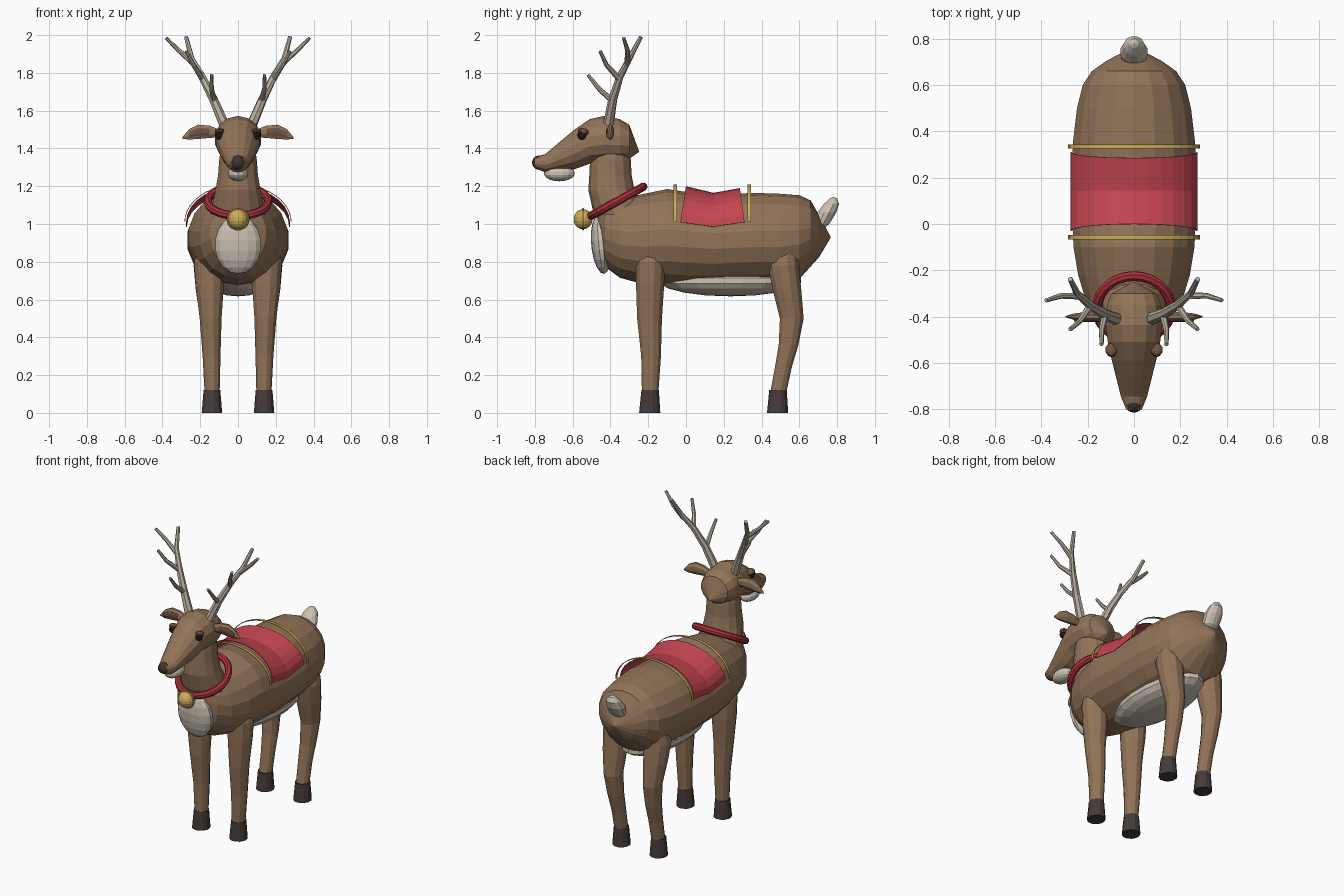
import bpy, bmesh, math
from mathutils import Vector, Matrix, Euler

cube = bpy.data.objects.get("Cube")
if cube:
    bpy.data.objects.remove(cube, do_unlink=True)


def material(name, r, g, b):
    m = bpy.data.materials.new(name)
    m.use_nodes = True
    m.diffuse_color = (r, g, b, 1)
    bsdf = m.node_tree.nodes["Principled BSDF"]
    bsdf.inputs["Base Color"].default_value = (r, g, b, 1)
    bsdf.inputs["Roughness"].default_value = 0.8
    return m


FUR = material("brown fur", 0.29, 0.175, 0.10)
DARK_FUR = material("dark brown fur", 0.16, 0.085, 0.05)
CREAM = material("cream fur", 0.60, 0.54, 0.45)
ANTLER = material("antler bone", 0.48, 0.43, 0.35)
HOOF = material("hoof", 0.06, 0.045, 0.042)
NOSE = material("nose", 0.05, 0.035, 0.03)
EYE = material("eye", 0.012, 0.01, 0.01)
BLANKET = material("blanket red", 0.56, 0.06, 0.08)
COLLAR = material("collar red", 0.40, 0.03, 0.045)
GOLD = material("gold", 0.60, 0.41, 0.10)


def finish(name, bm, mat):
    bmesh.ops.recalc_face_normals(bm, faces=bm.faces)
    me = bpy.data.meshes.new(name)
    bm.to_mesh(me)
    bm.free()
    me.materials.append(mat)
    ob = bpy.data.objects.new(name, me)
    bpy.context.collection.objects.link(ob)
    return ob


AXES = {"x": (Vector((0, 1, 0)), Vector((0, 0, 1))),
        "y": (Vector((1, 0, 0)), Vector((0, 0, 1))),
        "z": (Vector((1, 0, 0)), Vector((0, 1, 0)))}


def loft(name, sections, axis, mat, sides=12, side=1):
    """Skin elliptical sections (x, y, z, ra, rb) with closed ends."""
    bm = bmesh.new()
    u, v = AXES[axis]
    rings = []
    for x, y, z, ra, rb in sections:
        c = Vector((x * side, y, z))
        angles = [2 * math.pi * (i + 0.5) / sides for i in range(sides)]
        rings.append([bm.verts.new(c + u * ra * math.cos(a) + v * rb * math.sin(a)) for a in angles])
    for a, b in zip(rings, rings[1:]):
        for i in range(sides):
            j = (i + 1) % sides
            bm.faces.new((a[i], a[j], b[j], b[i]))
    bm.faces.new(rings[0])
    bm.faces.new(rings[-1])
    return finish(name, bm, mat)


def tube(bm, points, r0, r1, side, sides=7):
    """Tapered branch following the points."""
    pts = [Vector((x * side, y, z)) for x, y, z in points]
    rings = []
    for k, p in enumerate(pts):
        d = pts[min(k + 1, len(pts) - 1)] - pts[max(k - 1, 0)]
        q = d.to_track_quat("Z", "Y")
        r = r0 + (r1 - r0) * k / (len(pts) - 1)
        rings.append([bm.verts.new(p + q @ Vector((r * math.cos(t), r * math.sin(t), 0)))
                      for t in [2 * math.pi * i / sides for i in range(sides)]])
    for a, b in zip(rings, rings[1:]):
        for i in range(sides):
            j = (i + 1) % sides
            bm.faces.new((a[i], a[j], b[j], b[i]))
    bm.faces.new(rings[0])
    bm.faces.new(rings[-1])


def ball(name, loc, size, mat, tilt=0, seg=14, rows=9):
    bm = bmesh.new()
    mtx = Matrix.LocRotScale(Vector(loc), Euler((tilt, 0, 0)), Vector(size))
    bmesh.ops.create_uvsphere(bm, u_segments=seg, v_segments=rows, radius=1, matrix=mtx)
    return finish(name, bm, mat)


def ring(name, loc, tilt, major, minor, mat, seg=28, sides=8):
    bpy.ops.mesh.primitive_torus_add(location=loc, rotation=(tilt, 0, 0), major_radius=major,
                                     minor_radius=minor, major_segments=seg, minor_segments=sides)
    ob = bpy.context.object
    ob.name = name
    ob.data.materials.append(mat)


def arch(name, rows, mat, width, steps=14):
    """Sheet over the back; each row is (y at crown, y at hem, hem z, rise)."""
    bm = bmesh.new()
    lines = []
    for yc, yh, z, h in rows:
        line = []
        for i in range(steps + 1):
            a = math.pi * i / steps
            s = math.sin(a)
            line.append(bm.verts.new((width * math.cos(a), yh + (yc - yh) * s, z + h * s)))
        lines.append(line)
    for a, b in zip(lines, lines[1:]):
        for i in range(steps):
            bm.faces.new((a[i], a[i + 1], b[i + 1], b[i]))
    ob = finish(name, bm, mat)
    mod = ob.modifiers.new("thickness", "SOLIDIFY")
    mod.thickness = 0.004
    return ob


# Torso and neck
torso = [(-.465, .99, .07, .10), (-.43, .95, .15, .175), (-.35, .925, .205, .21),
         (-.22, .92, .245, .24), (-.10, .93, .265, .255), (.0, .92, .27, .25),
         (.15, .91, .272, .24), (.35, .92, .268, .245), (.50, .92, .25, .24),
         (.60, .93, .225, .222), (.66, .95, .185, .175), (.705, .935, .12, .11), (.765, .93, .004, .004)]
loft("torso", [(0, y, z, w, h) for y, z, w, h in torso], "y", FUR, 18)
neck = [(.95, -.32, .17, .13), (1.08, -.355, .145, .14), (1.18, -.395, .122, .122),
        (1.26, -.40, .108, .112), (1.34, -.40, .102, .108), (1.42, -.40, .09, .09)]
loft("neck", [(0, y, z, w, d) for z, y, w, d in neck], "z", FUR, 14)

# Head and face
head = [(-.80, 1.325, .035, .03), (-.745, 1.322, .058, .048), (-.66, 1.362, .08, .08),
        (-.59, 1.395, .098, .105), (-.51, 1.437, .116, .118), (-.435, 1.448, .125, .124),
        (-.35, 1.443, .12, .112), (-.30, 1.435, .10, .09), (-.25, 1.385, .004, .004)]
loft("head", [(0, y, z, w, h) for y, z, w, h in head], "y", FUR, 14)
ball("chin", (0, -.67, 1.268), (.055, .082, .042), CREAM)
ball("nose", (0, -.777, 1.325), (.04, .038, .038), NOSE)

# Fur patches and tail
ball("chest_patch", (0, -.45, .89), (.125, .052, .155), CREAM, 0.1)
ball("belly_patch", (0, .235, .70), (.17, .38, .083), CREAM, 0, 18)
tail = [(.69, .97, .03, .03), (.715, 1.0, .055, .045), (.745, 1.06, .06, .052),
        (.77, 1.105, .045, .042), (.78, 1.135, .02, .02), (.78, 1.142, .004, .004)]
loft("tail", [(0, y, z, w, d) for y, z, w, d in tail], "z", CREAM, 12)

# Leg profiles: z, x, y, half width, half depth
front_leg = [(.10, .137, -.19, .041, .045), (.30, .14, -.185, .049, .054), (.50, .145, -.193, .06, .068),
             (.68, .15, -.19, .078, .077), (.80, .15, -.188, .085, .08), (.92, .14, -.19, .06, .06)]
hind_leg = [(.10, .137, .487, .041, .044), (.24, .137, .515, .044, .046), (.36, .14, .543, .05, .054),
            (.50, .145, .56, .058, .065), (.65, .15, .535, .076, .078), (.78, .15, .515, .088, .085),
            (.90, .14, .52, .07, .08)]
beam = [(.075, -.41, 1.53), (.13, -.388, 1.66), (.19, -.35, 1.78), (.245, -.30, 1.875), (.275, -.238, 1.99)]
tines = [[(.125, -.388, 1.65), (.14, -.46, 1.715), (.14, -.52, 1.79)],
         [(.19, -.355, 1.77), (.235, -.42, 1.84), (.275, -.455, 1.915)],
         [(.235, -.31, 1.85), (.315, -.31, 1.92), (.38, -.33, 1.985)]]
ear = [(.09, -.40, 1.478, .012, .02), (.15, -.40, 1.488, .021, .035), (.21, -.40, 1.488, .021, .041),
       (.26, -.40, 1.474, .015, .029), (.295, -.40, 1.455, .003, .004)]

for side, tag in ((1, "left"), (-1, "right")):
    # Legs and hooves
    for part, profile in (("front", front_leg), ("hind", hind_leg)):
        loft(f"{tag}_{part}_leg", [(x, y, z, w, d) for z, x, y, w, d in profile], "z", FUR, 12, side)
        y = profile[0][2]
        loft(f"{tag}_{part}_hoof", [(.138, y - .002, 0, .056, .058), (.138, y, .12, .046, .048)],
             "z", HOOF, 12, side)
    # Ears with darker insides
    loft(f"{tag}_ear", ear, "x", FUR, 8, side)
    inner = [(x, y - .016, z, d * .35, h * .55) for x, y, z, d, h in ear[1:4]]
    loft(f"{tag}_inner_ear", inner, "x", DARK_FUR, 8, side)
    # Eyes and lids
    ball(f"{tag}_eye", (.098 * side, -.55, 1.472), (.022, .025, .027), EYE, 0, 10, 7)
    ball(f"{tag}_eyelid", (.098 * side, -.543, 1.489), (.027, .03, .018), DARK_FUR, -0.3, 10, 7)
    # Antlers
    bm = bmesh.new()
    tube(bm, beam, .028, .011, side)
    for t in tines:
        tube(bm, t, .016, .009, side)
    finish(f"{tag}_antler", bm, ANTLER)

# Blanket with raised gold trim
arch("blanket", [(0, -.03, 1.01, .19), (.145, .14, .985, .18), (.285, .31, 1.01, .18)], BLANKET, .275)
for label, y in (("front", -.057), ("rear", .334)):
    arch(f"{label}_blanket_trim", [(y - .009, y - .009, 1.01, .2), (y + .009, y + .009, 1.01, .2)],
         GOLD, .284, 20)

# Collar and bell
ring("collar", (0, -.365, 1.12), math.radians(29), .16, .022, COLLAR)
ball("bell", (0, -.545, 1.025), (.053, .05, .053), GOLD)
ring("bell_rim", (0, -.545, 1.025), math.pi / 2, .054, .006, GOLD, 20, 6)
